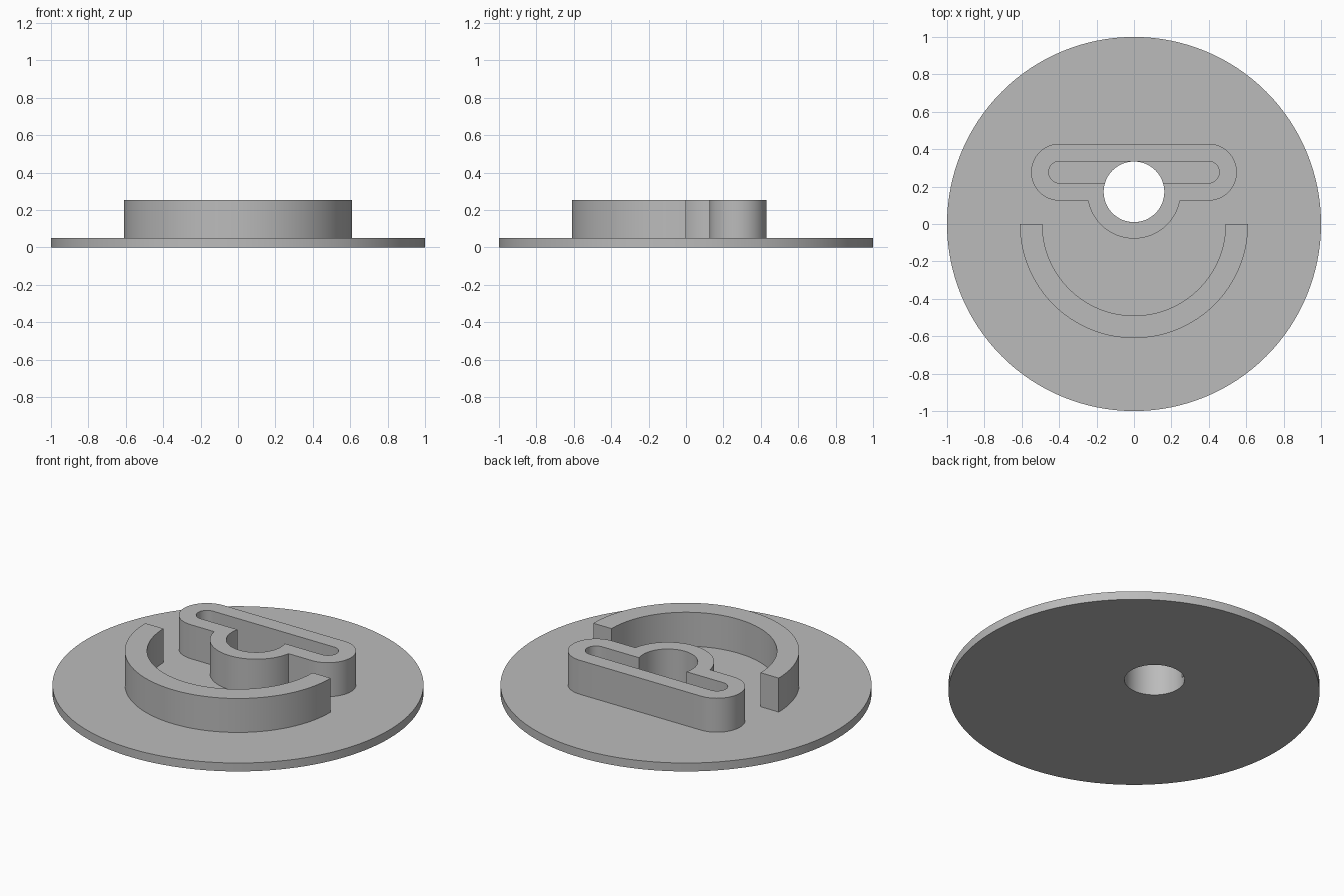
import bpy
import bmesh
from math import asin, cos, sin, pi, radians

cube = bpy.data.objects.get("Cube")
if cube:
    bpy.data.objects.remove(cube)

grey = bpy.data.materials.new("plain grey")
grey.use_nodes = True
colour = (0.5, 0.5, 0.5, 1)
grey.diffuse_color = colour
grey.node_tree.nodes["Principled BSDF"].inputs["Base Color"].default_value = colour

PLATE_TOP = 0.05
RIM_TOP = 0.252
HUB_Y, HUB_R, HOLE_R = 0.172, 0.25, 0.162      # round hub and its bore
SLOT_Y, SLOT_X = 0.277, 0.398                  # cross slot and its end centres


def arc(x, y, r, start, end, steps=96):
    """Points along an arc, angles in radians."""
    angles = [start + (end - start) * i / steps for i in range(steps + 1)]
    return [(x + r * cos(a), y + r * sin(a)) for a in angles]


def circle(x, y, r):
    return arc(x, y, r, 0, 2 * pi, 128)[:-1]


def keyhole(end_r, hub_r):
    """Round-ended bar with a round bulge on its front side."""
    a = asin((SLOT_Y - end_r - HUB_Y) / hub_r)
    return (arc(SLOT_X, SLOT_Y, end_r, -pi / 2, pi / 2, 32)
            + arc(-SLOT_X, SLOT_Y, end_r, pi / 2, 3 * pi / 2, 32)
            + arc(0, HUB_Y, hub_r, pi - a, 2 * pi + a))


def extrude_outline(name, loops, bottom, top):
    """Solid from closed outlines; inner outlines become holes."""
    curve = bpy.data.curves.new(name, "CURVE")
    curve.dimensions = "2D"
    curve.fill_mode = "BOTH"
    curve.extrude = (top - bottom) / 2
    for loop in loops:
        spline = curve.splines.new("POLY")
        spline.points.add(len(loop) - 1)
        for point, (x, y) in zip(spline.points, loop):
            point.co = (x, y, 0, 1)
        spline.use_cyclic_u = True
    obj = bpy.data.objects.new(name, curve)
    bpy.context.collection.objects.link(obj)
    bpy.ops.object.select_all(action="DESELECT")
    obj.select_set(True)
    bpy.context.view_layer.objects.active = obj
    bpy.ops.object.convert(target="MESH")
    obj = bpy.context.object

    # Weld the caps to the walls and stand the part at its height
    bm = bmesh.new()
    bm.from_mesh(obj.data)
    bmesh.ops.remove_doubles(bm, verts=bm.verts, dist=0.0001)
    bmesh.ops.recalc_face_normals(bm, faces=bm.faces)
    bmesh.ops.translate(bm, verts=bm.verts, vec=(0, 0, (top + bottom) / 2))
    bm.to_mesh(obj.data)
    bm.free()
    obj.data.materials.clear()
    obj.data.materials.append(grey)
    bpy.ops.object.shade_smooth_by_angle(angle=radians(30))
    return obj


# Round base plate with the off-centre bore
extrude_outline("base_plate", [circle(0, 0, 1), circle(0, HUB_Y, HOLE_R)], 0, PLATE_TOP)

# Slotted hub wall: the same outline at two sizes
extrude_outline("slotted_hub", [keyhole(0.152, HUB_R), keyhole(0.058, HOLE_R)],
                PLATE_TOP, RIM_TOP)

# Half-ring wall around the front
extrude_outline("half_ring", [arc(0, 0, 0.61, pi, 2 * pi) + arc(0, 0, 0.49, 2 * pi, pi)],
                PLATE_TOP, RIM_TOP)
